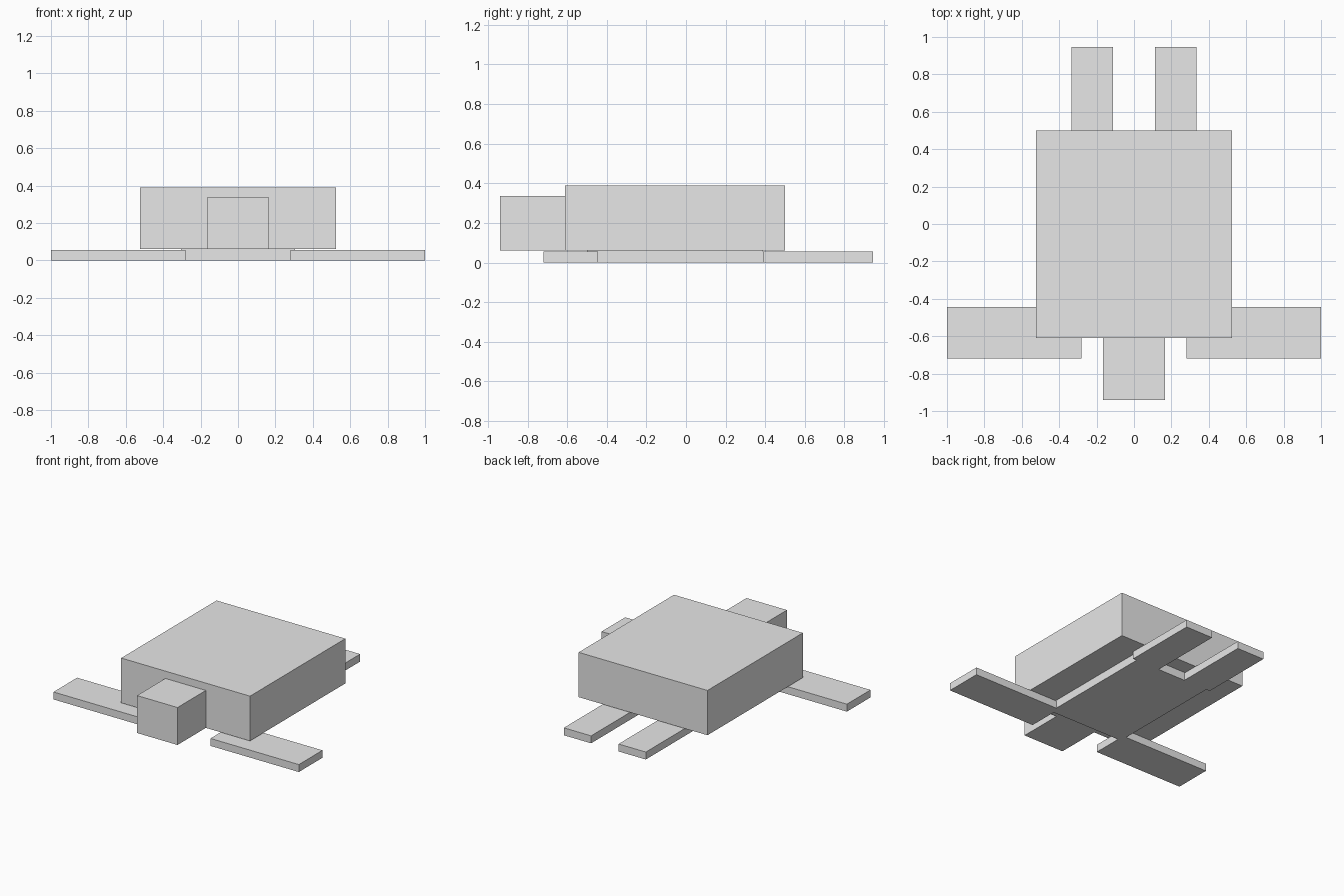
import bpy

old = bpy.data.objects.get("Cube")
if old:
    bpy.data.objects.remove(old, do_unlink=True)

# Single plain grey
grey = bpy.data.materials.new("plain_grey")
grey.use_nodes = True
colour = (0.8, 0.8, 0.8, 1)
grey.diffuse_color = colour
grey.node_tree.nodes["Principled BSDF"].inputs["Base Color"].default_value = colour


def box(name, xs, ys, zs):
    """Flat-shaded box spanning the given ranges."""
    spans = (xs, ys, zs)
    bpy.ops.mesh.primitive_cube_add(size=1, location=[sum(s) / 2 for s in spans])
    ob = bpy.context.object
    ob.name = name
    ob.scale = [s[1] - s[0] for s in spans]
    bpy.ops.object.transform_apply(location=False, rotation=False, scale=True)
    ob.data.materials.append(grey)
    return ob


# Shell, belly and head
box("shell", (-0.525, 0.525), (-0.61, 0.5), (0.06, 0.39))
box("belly", (-0.304, 0.304), (-0.5, 0.39), (0, 0.06))
box("head", (-0.165, 0.165), (-0.94, -0.61), (0.06, 0.336))

# Flat limbs on both sides
for side, sign in (("left", 1), ("right", -1)):
    def mirrored(a, b):
        return sorted((a * sign, b * sign))
    box(side + "_front_flipper", mirrored(0.28, 1), (-0.72, -0.445), (0, 0.055))
    box(side + "_hind_leg", mirrored(0.112, 0.334), (0.39, 0.945), (0, 0.055))
